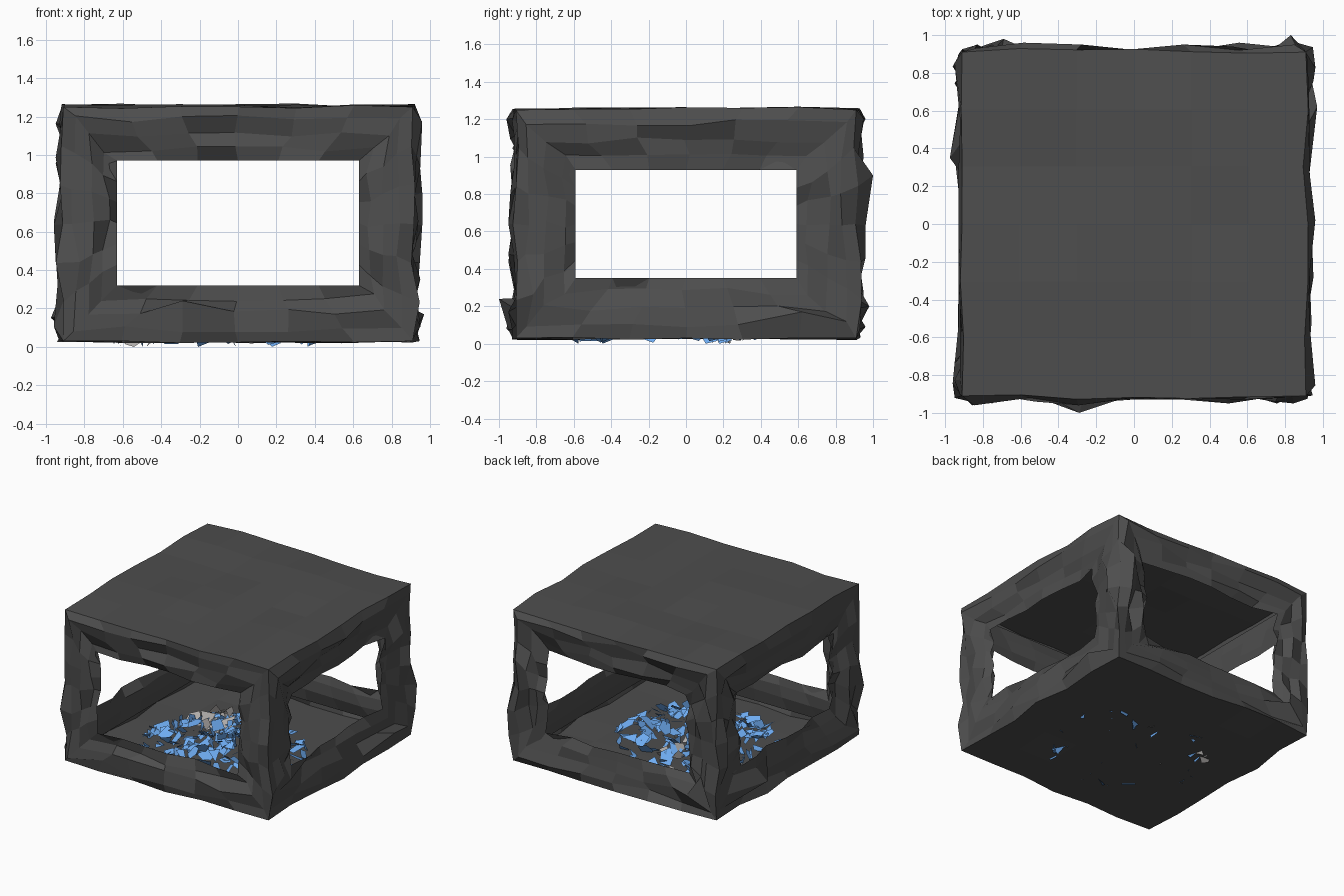
import bpy, bmesh, math, random
from mathutils import Vector, Euler

if "Cube" in bpy.data.objects:
    bpy.data.objects.remove(bpy.data.objects["Cube"])

random.seed(7)
N = 6            # segments along each box edge
H = 0.91         # half width of the box
Z0, Z1 = 0.03, 1.25


def material(name, rgb):
    m = bpy.data.materials.new(name)
    m.diffuse_color = (*rgb, 1)
    m.use_nodes = True
    m.node_tree.nodes["Principled BSDF"].inputs["Base Color"].default_value = m.diffuse_color
    return m


def finish(bm, name, mat):
    me = bpy.data.meshes.new(name)
    bm.to_mesh(me)
    bm.free()
    me.materials.append(mat)
    ob = bpy.data.objects.new(name, me)
    bpy.context.collection.objects.link(ob)
    return ob


def rect_ring(h, lo, hi):
    """Points around a rectangle, N per side."""
    c = [(-h, lo), (h, lo), (h, hi), (-h, hi)]
    pts = []
    for i in range(4):
        a, b = Vector(c[i]), Vector(c[(i + 1) % 4])
        pts += [a.lerp(b, k / N) for k in range(N)]
    return pts


dark = material("dark_rock", (0.075, 0.075, 0.075))
blue = material("blue_ice", (0.16, 0.42, 0.9))
grey = material("pale_stone", (0.45, 0.43, 0.42))

bm = bmesh.new()


# Window wall: concentric rings from outer edge to opening, then a thin inner return
def wall(turn, hw, lo, hi):
    ca, sa = round(math.cos(turn)), round(math.sin(turn))
    out_profile = [(0, H), (0.22, 0.92), (0.5, 0.91), (0.78, 0.9), (1, 0.88),
                   (0.8, 0.87), (0.5, 0.87), (0.15, 0.88)]
    rings = []
    for k, (t, d) in enumerate(out_profile):
        pts = rect_ring(H + (hw - H) * t, Z0 + (lo - Z0) * t, Z1 + (hi - Z1) * t)
        ring = []
        for p in pts:
            u, z = p
            if k in (1, 2, 3):
                u += random.uniform(-0.025, 0.025)
                z += random.uniform(-0.02, 0.02)
            dd = d
            if k in (1, 2):
                dd += random.choice((-0.03, -0.01, 0.0, 0.01, 0.03, 0.04))
            elif k in (3, 4):
                dd += random.uniform(-0.035, 0.03)
            elif k in (5, 6):
                dd += random.uniform(-0.03, 0.0)
            ring.append(bm.verts.new((ca * u + sa * dd, sa * u - ca * dd, z)))
        rings.append(ring)
    n = 4 * N
    for a, b in zip(rings, rings[1:]):
        for i in range(n):
            j = (i + 1) % n
            bm.faces.new((a[i], a[j], b[j], b[i]))
    return rings[1] + rings[2]


bulges = []
for i in range(4):
    if i % 2 == 0:
        bulges += wall(i * math.pi / 2, 0.63, 0.32, 0.97)
    else:
        bulges += wall(i * math.pi / 2, 0.59, 0.35, 0.93)

# A few sharp rock points that stick out furthest
for tip in ((-0.29, -1.0, 0.24), (0.83, 1.0, 0.9), (-0.69, 0.98, 0.2),
            (0.97, 0.62, 0.17), (-0.975, 0.35, 0.15)):
    tip = Vector(tip)
    v = min(bulges, key=lambda v: (v.co - tip).length)
    v.co = tip

# Roof and floor sheets
for z in (Z0, Z1):
    g = [[bm.verts.new((-H + 2 * H * i / N, -H + 2 * H * j / N, z))
          for j in range(N + 1)] for i in range(N + 1)]
    for i in range(N):
        for j in range(N):
            q = (g[i][j], g[i + 1][j], g[i + 1][j + 1], g[i][j + 1])
            bm.faces.new(q if z > 1 else q[::-1])
bmesh.ops.remove_doubles(bm, verts=bm.verts, dist=0.0005)

# Waviness of the sheets and of the shared box edges
for v in bm.verts:
    ex, ey = abs(abs(v.co.x) - H) < 1e-4, abs(abs(v.co.y) - H) < 1e-4
    ez = abs(v.co.z - Z0) < 1e-4 or abs(v.co.z - Z1) < 1e-4
    if ex + ey + ez >= 3:
        continue
    sx, sy = math.copysign(1, v.co.x), math.copysign(1, v.co.y)
    low = v.co.z < 0.5
    if ez:
        v.co.z += random.uniform(-0.01, 0.008) if low else random.uniform(-0.008, 0.018)
    push = 0.04 if low else 0.02
    if ex and (ey or ez):
        v.co.x += sx * random.uniform(-0.015, push)
    if ey and (ex or ez):
        v.co.y += sy * random.uniform(-0.015, push)
bmesh.ops.recalc_face_normals(bm, faces=bm.faces)
finish(bm, "rock_frame", dark)


# Flat broken shards scattered in a low heap on the floor
def shards(name, mat, count, cx, cy, rx, ry, peak):
    bm = bmesh.new()
    for _ in range(count):
        a, r = random.uniform(0, math.tau), random.random() ** 0.65
        z = 0.035 + random.random() * peak * (1 - r) + random.uniform(0, 0.03)
        c = Vector((cx + rx * r * math.cos(a), cy + ry * r * math.sin(a), z))
        rot = Euler((random.gauss(0, 0.6), random.gauss(0, 0.6), random.uniform(0, 6.28)))
        s = random.uniform(0.03, 0.075)
        k = random.choice((3, 4, 4, 5))
        ring = []
        for i in range(k):
            t = math.tau * (i + random.uniform(-0.25, 0.25)) / k
            p = Vector((math.cos(t), math.sin(t), 0)) * s * random.uniform(0.7, 1.2)
            p.rotate(rot)
            p += c
            p.z = max(p.z, 0.0)
            ring.append(bm.verts.new(p))
        bm.faces.new(ring)
    finish(bm, name, mat)


shards("ice_shards", blue, 220, -0.03, -0.12, 0.64, 0.56, 0.26)
shards("stone_shards", grey, 40, -0.22, 0.15, 0.32, 0.28, 0.2)
